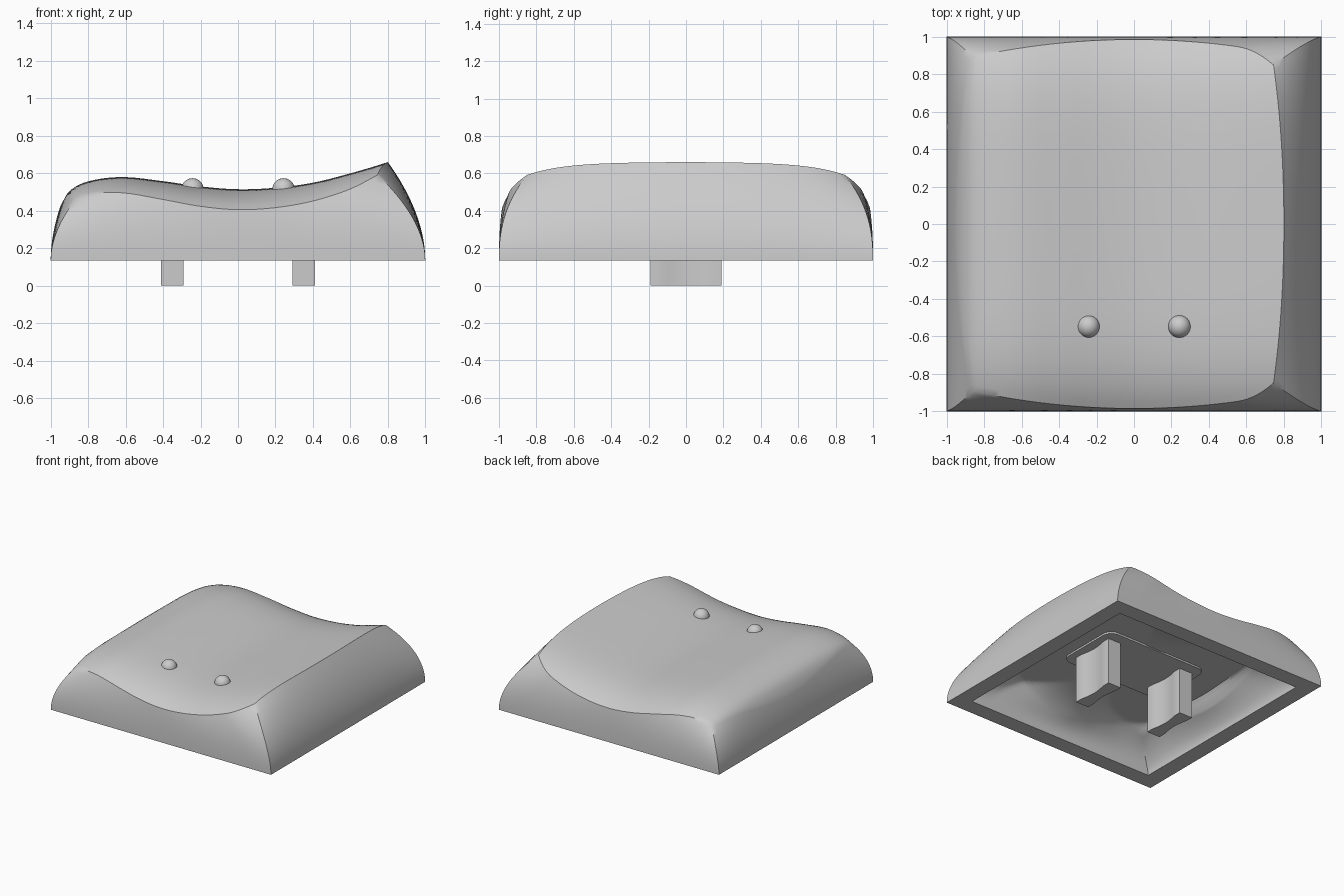
import bpy, bmesh, math

if "Cube" in bpy.data.objects:
    bpy.data.objects.remove(bpy.data.objects["Cube"])

BASE_Z, N, ROWS = 0.135, 56, 16

grey = bpy.data.materials.new("plain grey")
grey.use_nodes = True
grey.diffuse_color = (0.6, 0.6, 0.6, 1)
grey.node_tree.nodes["Principled BSDF"].inputs["Base Color"].default_value = (0.6, 0.6, 0.6, 1)

# Cross-section of the dished top, left to right
PROFILE = [(-1.02, .24), (-.95, .42), (-.9, .505), (-.8, .557), (-.62, .58), (-.4, .558),
           (-.2, .53), (0, .515), (.2, .523), (.4, .55), (.6, .6), (.8, .66), (1, .73)]


def profile_z(x):
    """Smooth curve through the profile points."""
    pts = PROFILE
    i = max(k for k in range(1, len(pts) - 2) if k == 1 or pts[k][0] <= x)
    (x0, z0), (x1, z1), (x2, z2), (x3, z3) = pts[i - 1:i + 3]
    h = x2 - x1
    t = (x - x1) / h
    m1, m2 = (z2 - z0) / (x2 - x0) * h, (z3 - z1) / (x3 - x1) * h
    return ((2*t**3 - 3*t**2 + 1) * z1 + (t**3 - 2*t**2 + t) * m1
            + (3*t**2 - 2*t**3) * z2 + (t**3 - t**2) * m2)


def top_point(u, v):
    """Point on the top for u, v in -1..1; the front and back roll off late."""
    left, right = -.95 + .09 * v * v, .8 - .055 * v * v
    x = left + (right - left) * (u + 1) / 2
    depth = .985 - .125 * x * x - .07 * max(0, (x - .55) / .2) ** 2 * v * v
    y = v * depth
    return x, y, profile_z(x) - .11 * abs(y) ** 5.5 - .008 * y * y


def add_skin(bm, base, scale, drop, ceiling):
    """Top grid plus curved walls; returns the loop of base vertices."""
    grid = {}
    for i in range(N + 1):
        for j in range(N + 1):
            x, y, z = top_point(2 * i / N - 1, 2 * j / N - 1)
            grid[i, j] = bm.verts.new((x * scale, y * scale, min(z - drop, ceiling)))
    for i in range(N):
        for j in range(N):
            bm.faces.new([grid[i, j], grid[i + 1, j], grid[i + 1, j + 1], grid[i, j + 1]])
    rim = ([(i, 0) for i in range(N)] + [(N, j) for j in range(N)]
           + [(N - i, N) for i in range(N)] + [(0, N - j) for j in range(N)])
    loop = [grid[k] for k in rim]
    tops = [v.co.copy() for v in loop]
    for r in range(1, ROWS + 1):
        s = 1 - r / ROWS
        row = []
        for (i, j), t in zip(rim, tops):
            bx, by = base * (2 * i / N - 1), base * (2 * j / N - 1)
            row.append(bm.verts.new((bx + (t.x - bx) * s ** 1.9, by + (t.y - by) * s ** 2.4,
                                     BASE_Z + (t.z - BASE_Z) * s)))
        join(bm, loop, row)
        loop = row
    return loop


def join(bm, a, b):
    for k in range(len(a)):
        n = (k + 1) % len(a)
        bm.faces.new([a[k], b[k], b[n], a[n]])


def finish(bm, name):
    bmesh.ops.recalc_face_normals(bm, faces=bm.faces)
    mesh = bpy.data.meshes.new(name)
    bm.to_mesh(mesh)
    bm.free()
    mesh.materials.append(grey)
    obj = bpy.data.objects.new(name, mesh)
    bpy.context.collection.objects.link(obj)
    bpy.ops.object.select_all(action='DESELECT')
    obj.select_set(True)
    bpy.context.view_layer.objects.active = obj
    bpy.ops.object.shade_smooth_by_angle(angle=math.radians(35))


def prism(name, outline, z0, z1):
    bm = bmesh.new()
    low = [bm.verts.new((x, y, z0)) for x, y in outline]
    high = [bm.verts.new((x, y, z1)) for x, y in outline]
    join(bm, low, high)
    bm.faces.new(low)
    bm.faces.new(high)
    finish(bm, name)


# Hollow cap: outer skin, inner skin and the flat rim between them
bm = bmesh.new()
outer = add_skin(bm, 1.0, 1.0, 0, 1)
inner = add_skin(bm, .865, .78, .12, .4)
join(bm, outer, inner)
finish(bm, "cap_shell")

# Rounded mounting plate under the ceiling
outline = []
for n, (sx, sy) in enumerate([(1, 1), (-1, 1), (-1, -1), (1, -1)]):
    for k in range(7):
        a = math.radians(90 * n + 15 * k)
        outline.append((sx * .39 + .08 * math.cos(a), sy * .2 + .08 * math.sin(a)))
prism("mounting_plate", outline, .385, .405)

# Two waisted prongs and two round touch bumps
for side, label in ((-1, "right"), (1, "left")):
    outline = []
    for face in (1, -1):
        for k in range(13):
            y = face * (-.19 + .38 * k / 12)
            waist = .018 * math.cos(y / .13 * math.pi / 2) if abs(y) < .13 else 0
            outline.append((side * .35 + face * (.06 - waist), y))
    prism(label + "_prong", outline, 0, .4)

    bm = bmesh.new()
    bmesh.ops.create_uvsphere(bm, u_segments=32, v_segments=16, radius=.06)
    bmesh.ops.translate(bm, verts=bm.verts, vec=(side * .243, -.547, .514))
    finish(bm, label + "_bump")
